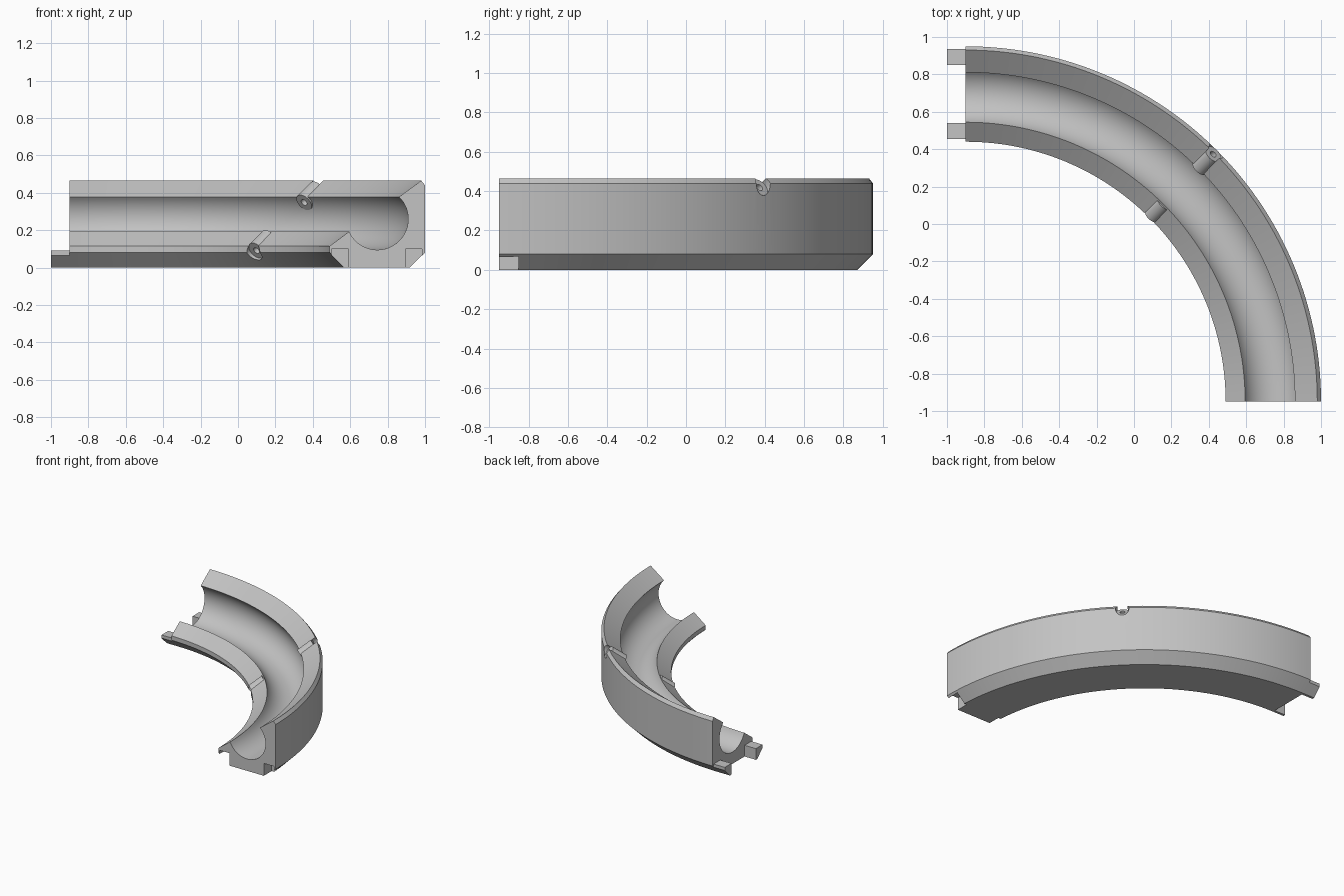
import bpy, bmesh, math
from mathutils import Vector, Matrix

cube = bpy.data.objects.get("Cube")
if cube:
    bpy.data.objects.remove(cube, do_unlink=True)

CENTRE = Vector((-0.9, -0.95, 0))      # centre of the bend
R_IN, R_OUT = 1.39, 1.90
LOW, HIGH, SLOPE = 0.115, 0.465, 0.714
BORE_R, BORE_Z, BORE = 1.645, 0.26, 0.165
SEGMENTS = 60

grey = bpy.data.materials.new("plain grey")
grey.use_nodes = True
grey.diffuse_color = (0.55, 0.55, 0.55, 1)
grey.node_tree.nodes["Principled BSDF"].inputs["Base Color"].default_value = (0.55, 0.55, 0.55, 1)


def loft(name, rings):
    """Closed solid through a list of matching point rings."""
    bm = bmesh.new()
    loops = [[bm.verts.new(p) for p in ring] for ring in rings]
    n = len(loops[0])
    for a, b in zip(loops, loops[1:]):
        for i in range(n):
            j = (i + 1) % n
            bm.faces.new((a[i], a[j], b[j], b[i]))
    bm.faces.new(loops[0])
    bm.faces.new(loops[-1])
    bmesh.ops.recalc_face_normals(bm, faces=bm.faces)
    mesh = bpy.data.meshes.new(name)
    bm.to_mesh(mesh)
    bm.free()
    mesh.materials.append(grey)
    obj = bpy.data.objects.new(name, mesh)
    bpy.context.collection.objects.link(obj)
    return obj


def box(name, x, y, z):
    return loft(name, [[(x[0], y[0], h), (x[1], y[0], h), (x[1], y[1], h), (x[0], y[1], h)] for h in z])


def rod(name, r0, r1, radius, sides=32):
    """Cylinder on the sloping fastener line, between two bend radii."""
    ends = []
    for r in (r0, r1):
        d = r * math.sqrt(0.5)
        ends.append(CENTRE + Vector((d, d, LOW - 0.04 + SLOPE * (r - R_IN))))
    axis = (ends[1] - ends[0]).normalized()
    side = axis.cross(Vector((0, 0, 1))).normalized()
    up = side.cross(axis)
    angles = [math.tau * i / sides for i in range(sides)]
    return loft(name, [[p + radius * (side * math.cos(a) + up * math.sin(a)) for a in angles] for p in ends])


def cut(target, cutters):
    for c in cutters:
        c.hide_render = True
        mod = target.modifiers.new("cut", 'BOOLEAN')
        mod.operation, mod.solver, mod.object = 'DIFFERENCE', 'EXACT', c
    select(target)
    for mod in list(target.modifiers):
        bpy.ops.object.modifier_apply(modifier=mod.name)
    for c in cutters:
        bpy.data.objects.remove(c, do_unlink=True)


def select(obj):
    bpy.ops.object.select_all(action='DESELECT')
    obj.select_set(True)
    bpy.context.view_layer.objects.active = obj


def smooth(obj):
    select(obj)
    bpy.ops.object.shade_smooth_by_angle(angle=math.radians(25))


# Cross-section: chamfered block with a round channel in its sloping top
profile = [(R_IN, LOW), (R_IN, 0.08), (R_IN + 0.08, 0), (R_OUT - 0.08, 0),
           (R_OUT, 0.08), (R_OUT, 0.44), (R_OUT - 0.02, HIGH)]
a0, a1 = math.radians(45.5), math.radians(-156)
for i in range(33):
    a = a0 + (a1 - a0) * i / 32
    profile.append((BORE_R + BORE * math.cos(a), BORE_Z + BORE * math.sin(a)))

rings = []
for s in range(SEGMENTS + 1):
    t = math.pi / 2 * s / SEGMENTS
    rings.append([CENTRE + Vector((r * math.cos(t), r * math.sin(t), z)) for r, z in profile])
body = loft("curved_channel", rings)

# Sockets in the front end and clearance around the fastener lugs
sockets = [box("socket_cutter", (x0, x1), (-1.05, -0.85), (-0.1, 0.1))
           for x0, x1 in ((0.5, 0.59), (0.895, 0.985))]
clearances = [rod("lug_clearance", 1.25, 1.505, 0.05), rod("lug_clearance", 1.775, 2.05, 0.05)]
cut(body, sockets + clearances)
smooth(body)

# Fastener lugs with a through hole
for name, r0, r1 in (("inner_lug", 1.412, 1.508), ("outer_lug", 1.772, 1.872)):
    lug = rod(name, r0, r1, 0.05)
    cut(lug, [rod("hole_cutter", r0 - 0.05, r1 + 0.05, 0.019, 24)])
    smooth(lug)

# Chamfered pegs on the back end, mirrored across the channel
mid = CENTRE.y + (R_IN + R_OUT) / 2
for name, side in (("inner_peg", -1), ("outer_peg", 1)):
    section = [(0.155, 0), (0.155, 0.09), (0.24, 0.09), (0.24, 0.065), (0.175, 0)]
    loft(name, [[(x, mid + side * y, z) for y, z in section] for x in (-1.0, -0.89)])
